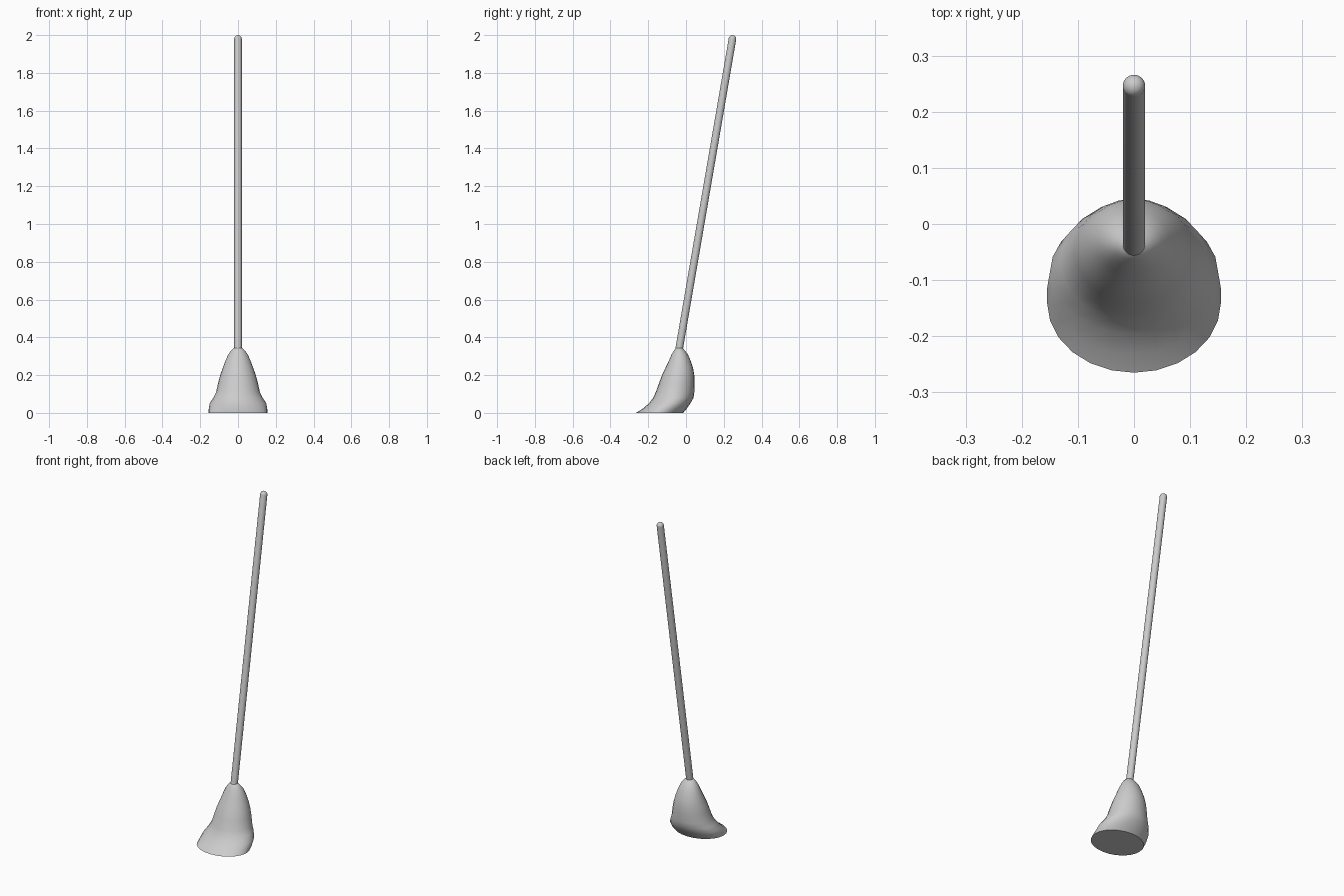
import bpy, bmesh, math
from mathutils import Vector, Matrix

if "Cube" in bpy.data.objects:
    bpy.data.objects.remove(bpy.data.objects["Cube"])

SEGMENTS = 24


def loft(name, rings):
    """Skin a list of vertex loops and cap both ends."""
    bm = bmesh.new()
    loops = [[bm.verts.new(p) for p in ring] for ring in rings]
    for a, b in zip(loops, loops[1:]):
        for i in range(SEGMENTS):
            j = (i + 1) % SEGMENTS
            bm.faces.new((a[i], a[j], b[j], b[i]))
    bm.faces.new(loops[0][::-1])
    bm.faces.new(loops[-1])
    bmesh.ops.recalc_face_normals(bm, faces=bm.faces)
    mesh = bpy.data.meshes.new(name)
    bm.to_mesh(mesh)
    bm.free()
    obj = bpy.data.objects.new(name, mesh)
    bpy.context.collection.objects.link(obj)
    bpy.ops.object.select_all(action='DESELECT')
    obj.select_set(True)
    bpy.context.view_layer.objects.active = obj
    bpy.ops.object.shade_smooth_by_angle(angle=math.radians(40))
    return obj


def ellipse(rx, ry, cy, z):
    steps = [2 * math.pi * i / SEGMENTS for i in range(SEGMENTS)]
    return [Vector((rx * math.cos(t), cy + ry * math.sin(t), z)) for t in steps]


# Bristle head: height, half width, front y, back y
profile = [
    (0.00, 0.155, -0.265, -0.015),
    (0.02, 0.155, -0.232, 0.002),
    (0.05, 0.150, -0.196, 0.023),
    (0.08, 0.131, -0.174, 0.040),
    (0.11, 0.116, -0.160, 0.044),
    (0.16, 0.105, -0.142, 0.045),
    (0.20, 0.094, -0.127, 0.044),
    (0.24, 0.080, -0.108, 0.037),
    (0.28, 0.065, -0.089, 0.023),
    (0.31, 0.051, -0.076, 0.010),
    (0.33, 0.037, -0.064, -0.006),
    (0.342, 0.024, -0.056, -0.016),
    (0.348, 0.012, -0.046, -0.026),
]
loft("bristle_head", [ellipse(w, (b - f) / 2, (f + b) / 2, z) for z, w, f, b in profile])

# Leaning handle with a domed tip
start, end, radius = Vector((0, -0.043, 0.30)), Vector((0, 0.246, 1.98)), 0.02
axis = end - start
length = axis.length
rings = [ellipse(radius, radius, 0, 0)]
for k in range(7):
    a = math.radians(14 * k)
    rings.append(ellipse(radius * math.cos(a), radius * math.cos(a), 0,
                         length + radius * math.sin(a)))
place = Matrix.Translation(start) @ axis.to_track_quat('Z', 'Y').to_matrix().to_4x4()
loft("handle", [[place @ p for p in ring] for ring in rings])
